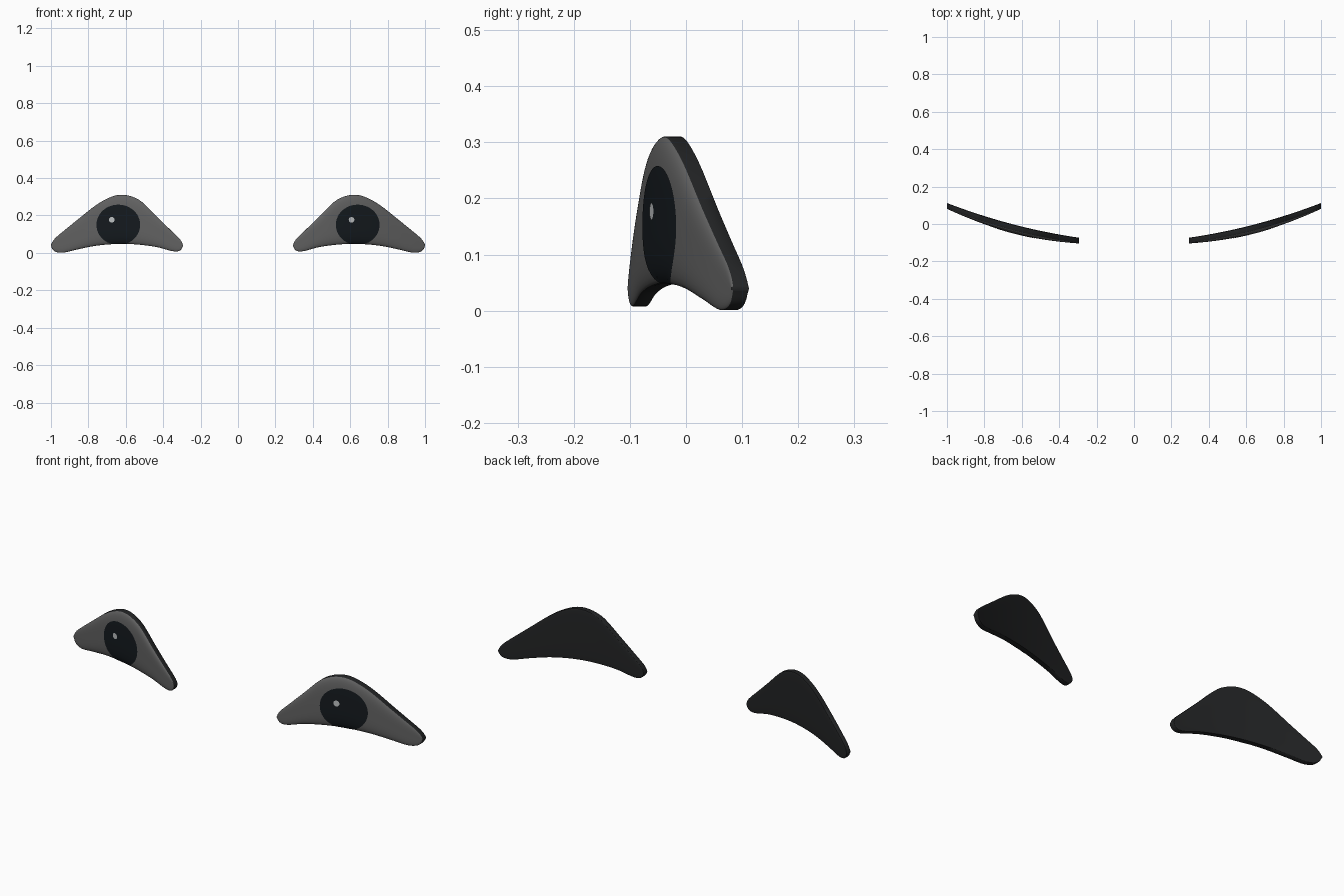
import bpy, bmesh, math

if "Cube" in bpy.data.objects:
    bpy.data.objects.remove(bpy.data.objects["Cube"])

# Eye outline as (x, z) points, inner corner to outer corner
TOP = [(.295, .045), (.302, .062), (.32, .083), (.353, .115), (.433, .193), (.513, .272), (.567, .301), (.62, .311),
       (.674, .301), (.754, .259), (.861, .175), (.941, .110), (.975, .081), (.992, .06), (1.0, .043)]
LOW = [(.295, .035), (.302, .02), (.32, .009), (.353, .010), (.433, .031), (.54, .045), (.64, .048),
       (.754, .039), (.861, .018), (.93, .002), (.965, .003), (.988, .014), (1.0, .036)]
X0, X1 = .295, 1.0


def curve(pts, x):
    """Smooth interpolation through profile points."""
    n = len(pts)
    i = max(k for k in range(n - 1) if pts[k][0] <= x or k == 0)

    def slope(k):
        a, b = pts[max(k - 1, 0)], pts[min(k + 1, n - 1)]
        return (b[1] - a[1]) / (b[0] - a[0])
    (xa, za), (xb, zb) = pts[i], pts[i + 1]
    h = xb - xa
    t = min(max((x - xa) / h, 0), 1)
    return ((2*t**3 - 3*t*t + 1) * za + (t**3 - 2*t*t + t) * h * slope(i)
            + (3*t*t - 2*t**3) * zb + (t**3 - t*t) * h * slope(i + 1))


def surface(x, z, front=True):
    """Depth of the curved, gently domed eye plate."""
    lo, hi = curve(LOW, x), curve(TOP, x)
    v = min(abs((2*z - lo - hi) / (hi - lo)), 1)
    t = x - X0
    mid = -.088 + .197*t + .17*t*(t - .32)
    dome = math.sqrt(1 - v**4)
    bulge = .016 * math.sin(math.pi * min(max(t / (X1 - X0), 0), 1))
    return mid - .012 - (.004 + bulge) * dome if front else mid + .012 + .003 * dome


def material(name, rgb):
    m = bpy.data.materials.new(name)
    m.diffuse_color = (*rgb, 1)
    m.use_nodes = True
    m.node_tree.nodes["Principled BSDF"].inputs["Base Color"].default_value = m.diffuse_color
    return m


GREY = material("eye_grey", (.12, .12, .12))
BACK = material("back_dark", (.016, .017, .018))
DARK = material("iris_dark", (.007, .010, .013))
SHINE = material("highlight_grey", (.5, .52, .53))


def finish(name, bm, mats):
    bmesh.ops.recalc_face_normals(bm, faces=bm.faces)
    me = bpy.data.meshes.new(name)
    bm.to_mesh(me)
    bm.free()
    for m in mats:
        me.materials.append(m)
    ob = bpy.data.objects.new(name, me)
    bpy.context.collection.objects.link(ob)
    bpy.ops.object.select_all(action='DESELECT')
    bpy.context.view_layer.objects.active = ob
    ob.select_set(True)
    bpy.ops.object.shade_smooth_by_angle(angle=math.radians(60))


def eye_plate(name, side):
    bm = bmesh.new()
    cols, n = 56, 20
    rings = []
    for i in range(cols + 1):
        x = X0 + (X1 - X0) * (1 - math.cos(math.pi * i / cols)) / 2
        lo, hi = curve(LOW, x), curve(TOP, x)
        zs = [(lo + hi)/2 + (hi - lo)/2 * math.cos(math.pi * k / n) for k in range(n + 1)]
        pts = [(side*x, surface(x, z), z) for z in zs]
        pts += [(side*x, surface(x, z, False), z) for z in reversed(zs)]
        rings.append([bm.verts.new(p) for p in pts])
    m = len(rings[0])
    for a, b in zip(rings, rings[1:]):
        for k in range(m):
            f = bm.faces.new((a[k], a[(k+1) % m], b[(k+1) % m], b[k]))
            f.material_index = 0 if 1 <= k < n - 1 else 1
    for r in (rings[0], rings[-1]):
        bm.faces.new(r).material_index = 1
    finish(name, bm, [GREY, BACK])


def decal(name, side, cx, cz, rx, rz, lift, mat):
    """Thin disc wrapped on the front, clipped by the lower lid."""
    bm = bmesh.new()

    def vert(r, a):
        x, z = cx + r*rx*math.cos(a), cz + r*rz*math.sin(a)
        z = max(z, curve(LOW, x) + .001)
        return bm.verts.new((side*x, surface(x, z) - lift, z))
    seg, steps = 48, 8
    prev, centre = None, vert(0, 0)
    for j in range(1, steps + 1):
        ring = [vert(j/steps, 2*math.pi*k/seg) for k in range(seg)]
        for k in range(seg):
            q = (k + 1) % seg
            if prev:
                bm.faces.new((prev[k], prev[q], ring[q], ring[k]))
            else:
                bm.faces.new((centre, ring[q], ring[k]))
        prev = ring
    # Make sure the disc faces forward
    bmesh.ops.recalc_face_normals(bm, faces=bm.faces)
    if sum(f.normal.y for f in bm.faces) > 0:
        bmesh.ops.reverse_faces(bm, faces=bm.faces)
    me = bpy.data.meshes.new(name)
    bm.to_mesh(me)
    bm.free()
    me.materials.append(mat)
    me.shade_smooth()
    bpy.context.collection.objects.link(bpy.data.objects.new(name, me))


for side, label in ((1, "right"), (-1, "left")):
    eye_plate(label + "_eye", side)
    decal(label + "_iris", side, .640, .150, .117, .108, .0015, DARK)
    # Both highlights sit toward -x
    decal(label + "_highlight", side, .641 - side*.034, .177, .015, .015, .003, SHINE)
